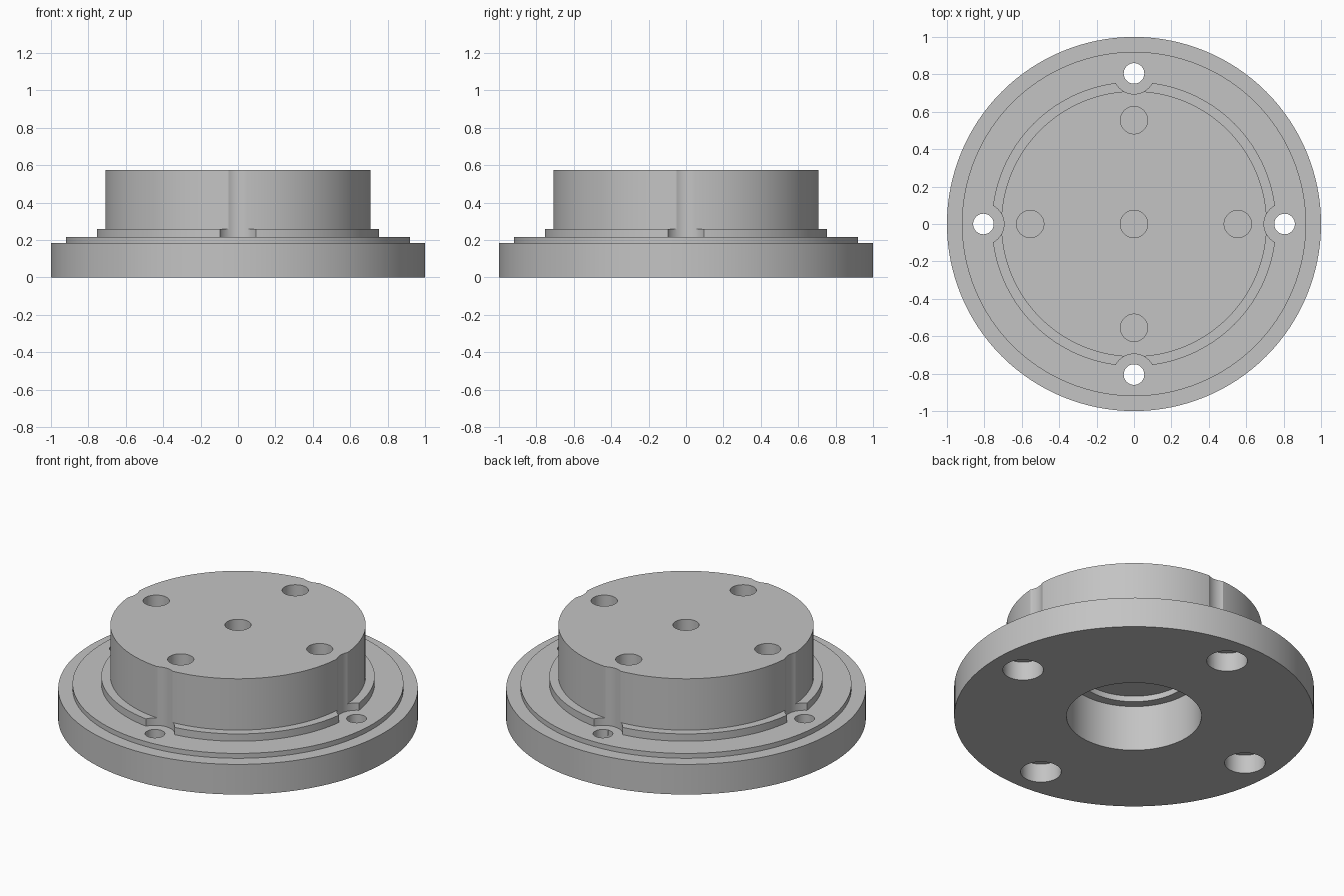
import bpy, bmesh, math

cube = bpy.data.objects.get("Cube")
if cube:
    bpy.data.objects.remove(cube, do_unlink=True)

steel = bpy.data.materials.new("plain_grey_steel")
steel.use_nodes = True
GREY = (0.55, 0.55, 0.55, 1)
steel.diffuse_color = GREY
steel.node_tree.nodes["Principled BSDF"].inputs["Base Color"].default_value = GREY


def link(name, bm):
    mesh = bpy.data.meshes.new(name)
    bmesh.ops.recalc_face_normals(bm, faces=bm.faces)
    bm.to_mesh(mesh)
    bm.free()
    mesh.materials.append(steel)
    obj = bpy.data.objects.new(name, mesh)
    bpy.context.collection.objects.link(obj)
    return obj


def lathe(name, profile, sides=128):
    """Turn an (r, z) profile, open at both axis ends, into a closed solid."""
    bm = bmesh.new()
    rings = []
    for r, z in profile:
        rings.append([bm.verts.new((r * math.cos(a), r * math.sin(a), z))
                      for a in (2 * math.pi * i / sides for i in range(sides))])
    for low, high in zip(rings, rings[1:]):
        for i in range(sides):
            j = (i + 1) % sides
            bm.faces.new((low[i], low[j], high[j], high[i]))
    bm.faces.new(rings[0])
    bm.faces.new(rings[-1])
    return link(name, bm)


def cutter(name, places, radius, z0, z1):
    """Upright cylinders at the given places, joined as one cutting body."""
    bm = bmesh.new()
    for x, y in places:
        made = bmesh.ops.create_cone(bm, cap_ends=True, segments=48,
                                     radius1=radius, radius2=radius, depth=z1 - z0)
        bmesh.ops.translate(bm, verts=made["verts"], vec=(x, y, (z0 + z1) / 2))
    obj = link(name, bm)
    obj.hide_render = True
    return obj


def four_around(radius):
    return [(radius, 0), (0, radius), (-radius, 0), (0, -radius)]


# Stepped flange and boss, with a stepped blind bore from below
FLANGE, RIM, RING, TOP = 0.185, 0.215, 0.26, 0.575
hub = lathe("flanged_hub", [
    (0.32, 0.315), (0.32, 0.28), (0.375, 0.28), (0.375, 0),
    (1, 0), (1, FLANGE), (0.92, FLANGE), (0.92, RIM),
    (0.76, RIM), (0.76, RING), (0.71, RING), (0.71, TOP)])

# Bolt holes, their counterbores, clearance notches and blind top holes
bolts = four_around(0.805)
cutters = [
    cutter("bolt_hole_cutter", bolts, 0.055, -0.1, 0.3),
    cutter("counterbore_cutter", bolts, 0.113, -0.1, 0.115),
    cutter("clearance_notch_cutter", bolts, 0.11, RIM, 0.7),
    cutter("top_hole_cutter", four_around(0.555) + [(0, 0)], 0.073, 0.42, 0.7),
]

bpy.ops.object.select_all(action="DESELECT")
hub.select_set(True)
bpy.context.view_layer.objects.active = hub
for tool in cutters:
    mod = hub.modifiers.new(tool.name, "BOOLEAN")
    mod.operation = "DIFFERENCE"
    mod.solver = "EXACT"
    mod.object = tool
    bpy.ops.object.modifier_apply(modifier=mod.name)
    bpy.data.objects.remove(tool, do_unlink=True)

bpy.ops.object.shade_smooth_by_angle(angle=math.radians(30))
